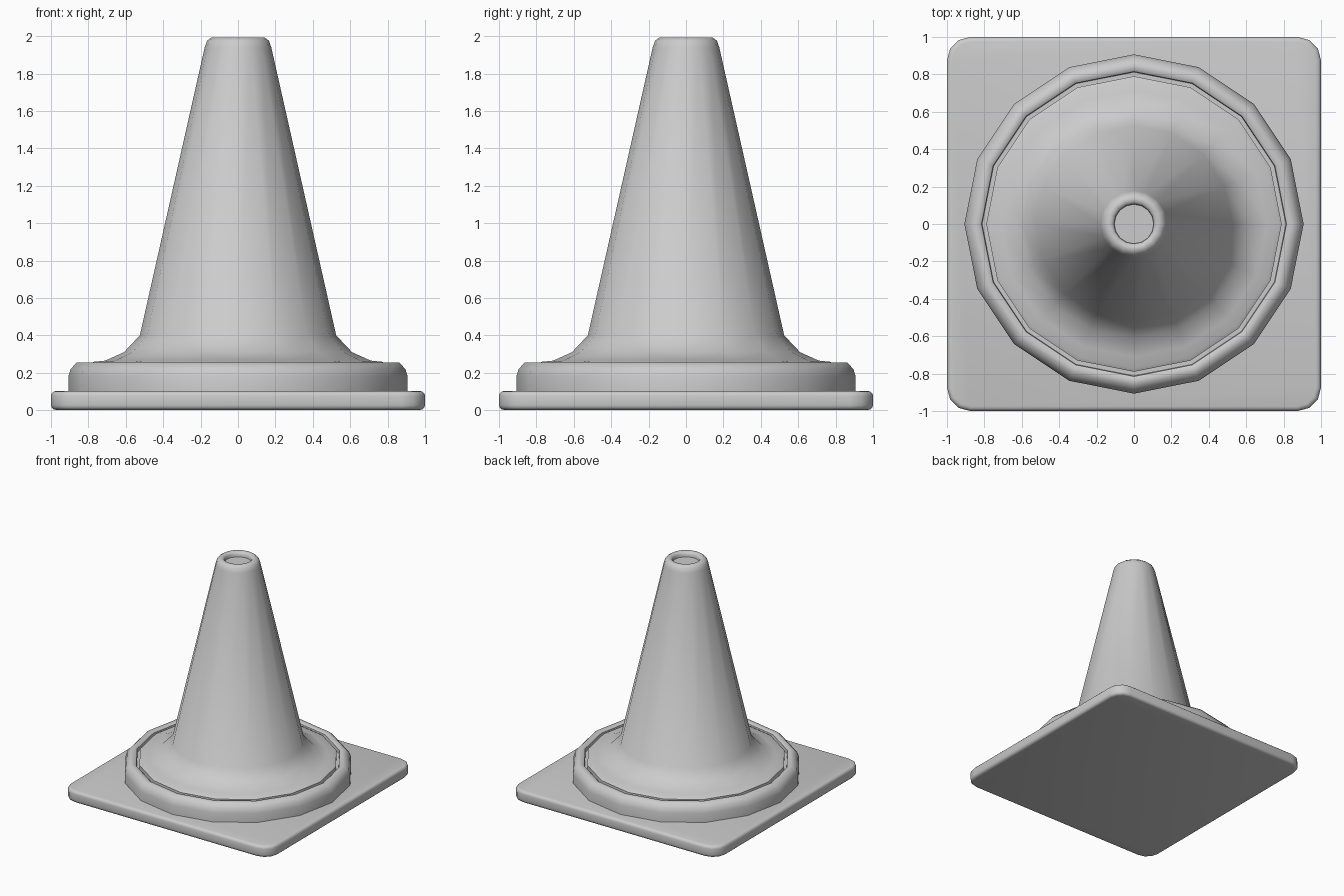
import bpy, bmesh, math

if "Cube" in bpy.data.objects:
    bpy.data.objects.remove(bpy.data.objects["Cube"])

SIDES = 16


def finish(name, bm, angle=40):
    bmesh.ops.recalc_face_normals(bm, faces=bm.faces)
    mesh = bpy.data.meshes.new(name)
    bm.to_mesh(mesh)
    bm.free()
    ob = bpy.data.objects.new(name, mesh)
    bpy.context.collection.objects.link(ob)
    bpy.ops.object.select_all(action='DESELECT')
    ob.select_set(True)
    bpy.context.view_layer.objects.active = ob
    bpy.ops.object.shade_smooth_by_angle(angle=math.radians(angle))
    return ob


def lathe(name, profile, angle=40):
    """Revolve (radius, z) points around z, capping both ends."""
    bm = bmesh.new()
    rings = []
    for r, z in profile:
        rings.append([bm.verts.new((r * math.cos(2 * math.pi * i / SIDES),
                                    r * math.sin(2 * math.pi * i / SIDES), z))
                      for i in range(SIDES)])
    for a, b in zip(rings, rings[1:]):
        for i in range(SIDES):
            j = (i + 1) % SIDES
            bm.faces.new((a[i], a[j], b[j], b[i]))
    bm.faces.new(rings[0])
    bm.faces.new(rings[-1])
    return finish(name, bm, angle)


# Square base plate: rounded corners, then softened top and bottom rims
bm = bmesh.new()
bmesh.ops.create_cube(bm, size=1)
for v in bm.verts:
    v.co = (v.co.x * 2, v.co.y * 2, 0.002 + (v.co.z + 0.5) * 0.1)
upright = [e for e in bm.edges if abs(e.verts[0].co.z - e.verts[1].co.z) > 0.05]
bmesh.ops.bevel(bm, geom=upright, offset=0.125, offset_type='OFFSET',
                segments=3, profile=0.5, affect='EDGES')
rims = [e for e in bm.edges if abs(e.verts[0].co.z - e.verts[1].co.z) < 0.01]
bmesh.ops.bevel(bm, geom=rims, offset=0.025, offset_type='OFFSET',
                segments=3, profile=0.5, affect='EDGES')
finish("base_plate", bm)

# Raised collar with a shallow groove inside its lip
lathe("base_collar", [
    (0.907, 0.09), (0.907, 0.18), (0.895, 0.22), (0.862, 0.255),
    (0.83, 0.255), (0.815, 0.245), (0.812, 0.215)], 50)

# Cone body with flared skirt, rounded tip and recessed hole
lathe("cone_body", [
    (0.79, 0.20), (0.79, 0.248), (0.77, 0.259), (0.71, 0.265),
    (0.61, 0.31), (0.525, 0.40), (0.178, 1.94), (0.166, 1.975),
    (0.142, 1.993), (0.118, 1.99), (0.106, 1.975), (0.105, 1.95)], 50)
